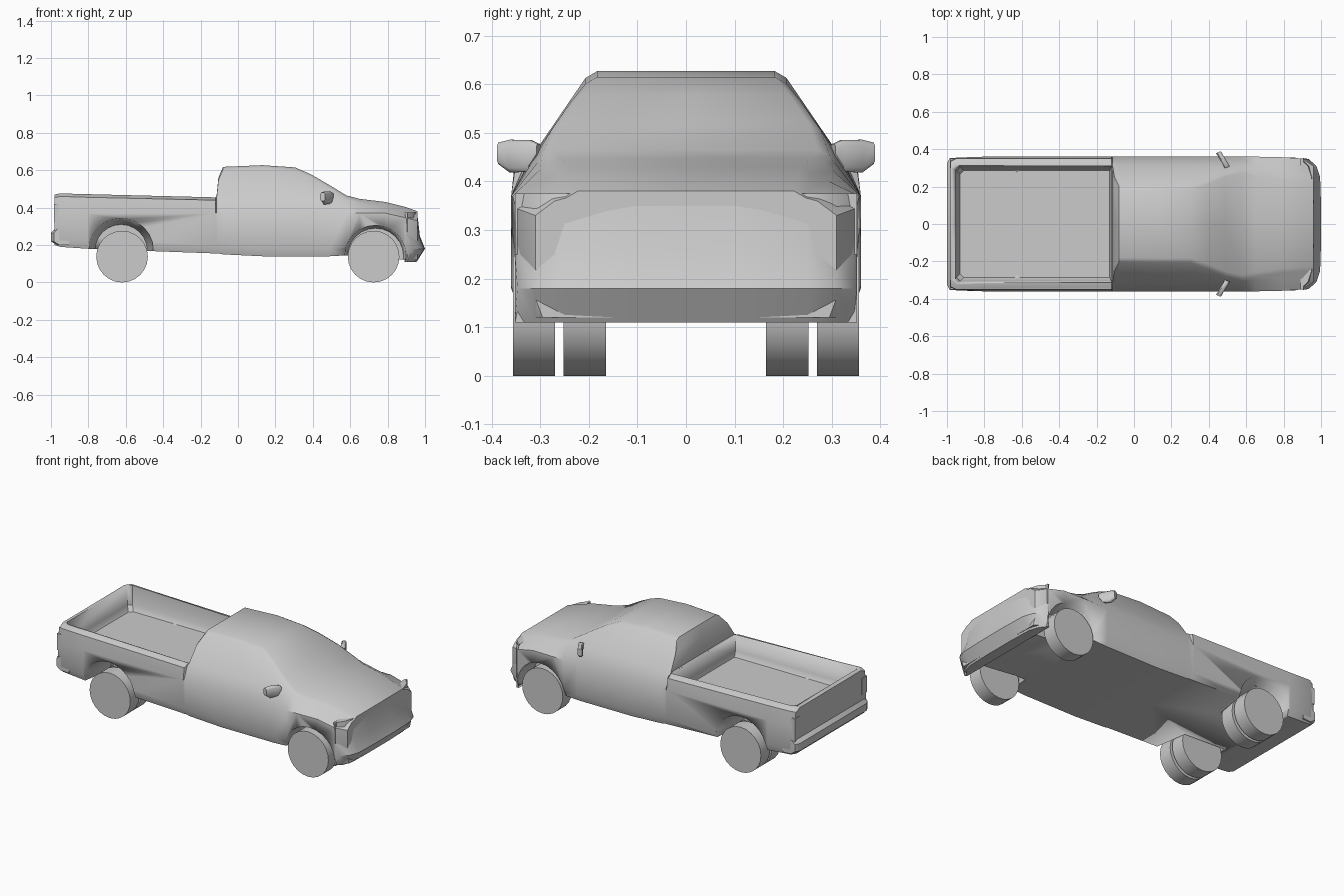
import bpy, bmesh, math
from mathutils import Matrix

if "Cube" in bpy.data.objects:
    bpy.data.objects.remove(bpy.data.objects["Cube"])


def finish(name, bm, angle=35):
    bmesh.ops.recalc_face_normals(bm, faces=bm.faces[:])
    mesh = bpy.data.meshes.new(name)
    bm.to_mesh(mesh)
    bm.free()
    ob = bpy.data.objects.new(name, mesh)
    bpy.context.collection.objects.link(ob)
    smooth(ob, angle)
    return ob


def smooth(ob, angle=35):
    bpy.ops.object.select_all(action='DESELECT')
    bpy.context.view_layer.objects.active = ob
    ob.select_set(True)
    bpy.ops.object.shade_smooth_by_angle(angle=math.radians(angle))


def loft(bm, rings):
    """Skin a list of closed rings and cap both ends."""
    vs = [[bm.verts.new(p) for p in r] for r in rings]
    n = len(vs[0])
    for a, b in zip(vs, vs[1:]):
        for i in range(n):
            j = (i + 1) % n
            bm.faces.new((a[i], a[j], b[j], b[i]))
    bm.faces.new(vs[0][::-1])
    bm.faces.new(vs[-1])


def cone(bm, x, y0, y1, z, r0, r1, side, segs=24):
    """Cylinder or cone lying along y, on the given side."""
    m = Matrix.Translation((x, side * (y0 + y1) / 2, z)) @ Matrix.Rotation(-side * math.pi / 2, 4, 'X')
    bmesh.ops.create_cone(bm, cap_ends=True, segments=segs, radius1=r0, radius2=r1,
                          depth=y1 - y0, matrix=m)


# Body stations: x, bottom z, half width, belt half width, belt z, top half width, top z
STATIONS = [
    (-.98, .20, .345, .335, .455, .31, .47),
    (-.95, .19, .355, .35, .46, .335, .476),
    (-.80, .18, .36, .35, .455, .33, .472),
    (-.12, .155, .36, .35, .44, .325, .455),
    (-.115, .155, .36, .325, .45, .305, .46),
    (-.105, .155, .36, .315, .455, .24, .56),
    (-.08, .15, .36, .315, .455, .192, .618),
    (.13, .14, .36, .315, .455, .195, .627),
    (.305, .14, .36, .315, .455, .195, .615),
    (.39, .14, .36, .313, .455, .225, .578),
    (.49, .14, .36, .31, .452, .265, .52),
    (.58, .145, .36, .305, .44, .285, .465),
    (.65, .145, .36, .30, .425, .27, .447),
    (.79, .13, .357, .295, .40, .25, .43),
    (.90, .12, .35, .29, .375, .24, .402),
    (.96, .12, .31, .27, .36, .235, .38),
]


def section(x, zb, w, wb, zbelt, wt, zt):
    zs = min(.37, zbelt - .03)
    half = [(w - .015, zb), (w, zb + .04), (w, zs), (wb, zbelt),
            (wt + .012, zt - .014), (wt - .012, zt)]
    return ([(x, 0, zb)] + [(x, y, z) for y, z in half] + [(x, 0, zt)]
            + [(x, -y, z) for y, z in reversed(half)])


bm = bmesh.new()
loft(bm, [section(*s) for s in STATIONS])
body = finish("truck_body", bm)

# Cutter for the open bed and four wheel wells
bm = bmesh.new()
bed = []
for z, x0, x1, w in ((.33, -.93, -.13, .285), (.36, -.95, -.122, .305), (.53, -.957, -.119, .315)):
    c = .02
    bed.append([(x0, -w + c, z), (x0 + c, -w, z), (x1, -w, z),
                (x1, w, z), (x0 + c, w, z), (x0, w - c, z)])
loft(bm, bed)
for side in (1, -1):
    cone(bm, -.625, .15, .40, .17, .14, .18, side)
    cone(bm, .735, .22, .40, .14, .15, .17, side)
cutter = finish("opening_cutter", bm)
cutter.hide_render = True

mod = body.modifiers.new("openings", 'BOOLEAN')
mod.operation = 'DIFFERENCE'
mod.solver = 'EXACT'
mod.object = cutter
bpy.ops.object.select_all(action='DESELECT')
bpy.context.view_layer.objects.active = body
body.select_set(True)
bpy.ops.object.modifier_move_to_index(modifier=mod.name, index=0)
bpy.ops.object.modifier_apply(modifier=mod.name)
bpy.data.objects.remove(cutter)


# Bumpers: half outline in plan, lofted through height levels
def bumper(name, plan, levels):
    ring = plan + [(x, -y) for x, y in reversed(plan)]
    bm = bmesh.new()
    loft(bm, [[(x + dx * k, y, z) for (x, y), k in zip(ring, [0] + [1] * (len(ring) - 2) + [0])]
              for z, dx in levels])
    finish(name, bm)


bumper("front_bumper", [(.905, .352), (.935, .347), (.975, .31), (.995, .25), (1.0, .1)],
       [(.11, -.045), (.18, 0), (.25, -.028), (.34, -.038), (.375, -.045)])
bumper("rear_bumper", [(-.90, .355), (-.985, .352), (-1.0, .325)],
       [(.2, .03), (.22, 0), (.265, 0), (.285, .02)])

for side, label in ((1, "left"), (-1, "right")):
    # Wheels: single in front, double at the rear
    for name, x, y0, y1 in (("front_wheel", .725, .27, .356),
                            ("rear_outer_wheel", -.62, .27, .356),
                            ("rear_inner_wheel", -.62, .165, .252)):
        bm = bmesh.new()
        cone(bm, x, y0, y1, .138, .138, .138, side)
        finish(f"{name}_{label}", bm)

    # Door mirror: slanted rounded housing, narrower at the inner end
    bm = bmesh.new()
    rings = []
    for x, y, zc, h in ((.498, .303, .465, .012), (.49, .32, .453, .032),
                        (.465, .36, .452, .034), (.452, .384, .458, .022)):
        rings.append([(x + sx * .013, side * (y + sx * .005), zc + sz * h)
                      for sx, sz in ((-1, -.7), (-.5, -1), (.5, -1), (1, -.7),
                                     (1, .7), (.5, 1), (-.5, 1), (-1, .7))])
    loft(bm, rings)
    finish(f"door_mirror_{label}", bm, 50)

    # Tail lamps set on the rear corners
    bm = bmesh.new()
    bmesh.ops.create_cube(bm, size=1, matrix=Matrix.Translation((-.967, side * .325, .37))
                          @ Matrix.Diagonal((.034, .05, .10, 1)))
    finish(f"tail_lamp_{label}", bm)
